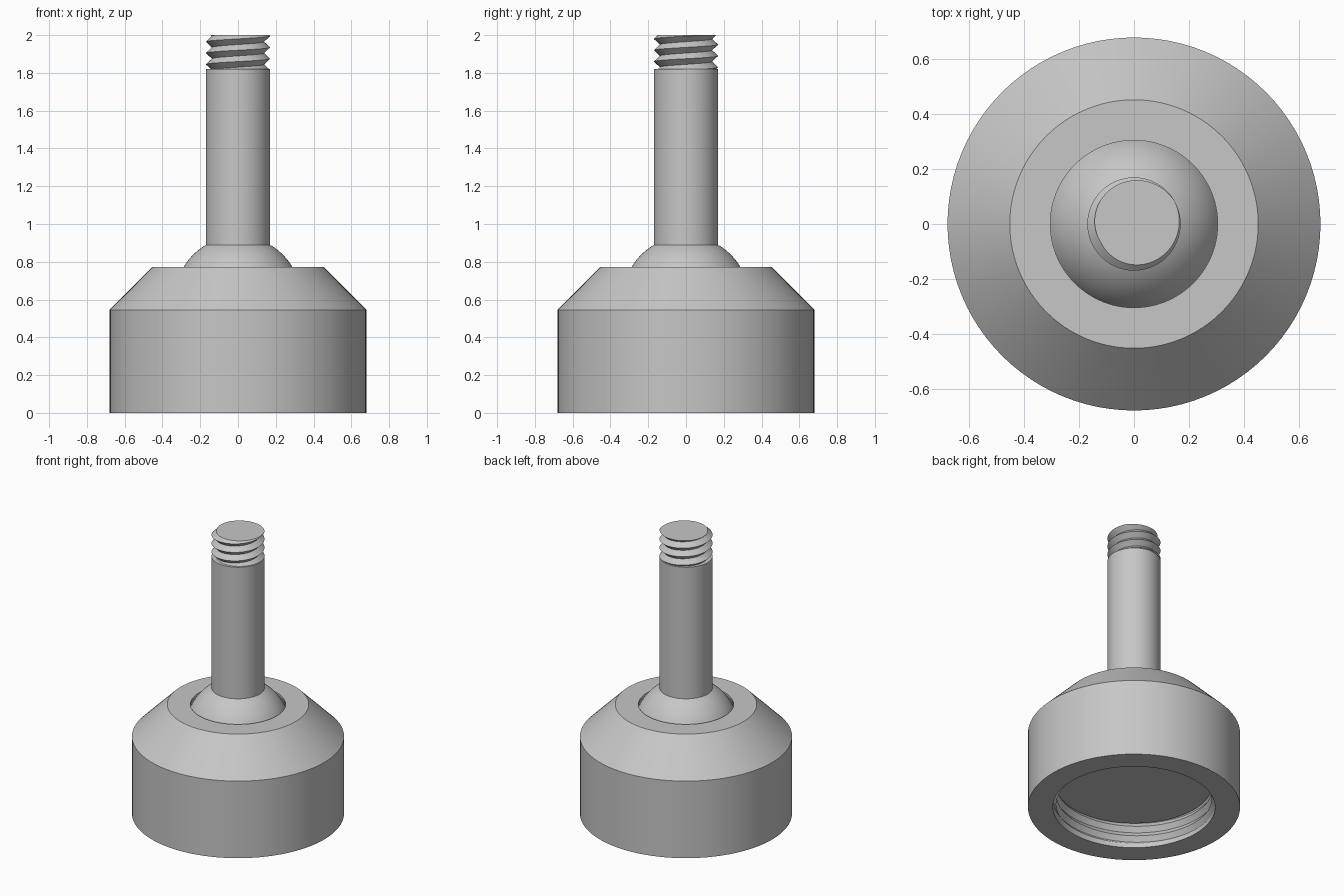
import bpy
import bmesh
from math import sin, cos, pi, radians, sqrt, asin

cube = bpy.data.objects.get("Cube")
if cube:
    bpy.data.objects.remove(cube, do_unlink=True)

SEGMENTS = 96

# One plain metal colour for every part
GREY = (0.57, 0.57, 0.57, 1)
metal = bpy.data.materials.new("grey_metal")
metal.use_nodes = True
metal.diffuse_color = GREY
metal.node_tree.nodes["Principled BSDF"].inputs["Base Color"].default_value = GREY


def finish(name, bm):
    mesh = bpy.data.meshes.new(name)
    bm.to_mesh(mesh)
    bm.free()
    mesh.materials.append(metal)
    obj = bpy.data.objects.new(name, mesh)
    bpy.context.collection.objects.link(obj)
    bpy.ops.object.select_all(action="DESELECT")
    obj.select_set(True)
    bpy.context.view_layer.objects.active = obj
    bpy.ops.object.shade_smooth_by_angle(angle=radians(30))
    return obj


def revolve(name, profile, closed=False):
    """Spin (radius, height) points around z; closed joins last to first."""
    bm = bmesh.new()
    verts = [bm.verts.new((r, 0, z)) for r, z in profile]
    edges = [bm.edges.new(pair) for pair in zip(verts, verts[1:])]
    if closed:
        edges.append(bm.edges.new((verts[-1], verts[0])))
    bmesh.ops.spin(bm, geom=verts + edges, cent=(0, 0, 0), axis=(0, 0, 1),
                   angle=2 * pi, steps=SEGMENTS, use_merge=True)
    bmesh.ops.remove_doubles(bm, verts=bm.verts, dist=0.0001)
    bmesh.ops.recalc_face_normals(bm, faces=bm.faces)
    return finish(name, bm)


def thread(name, crest, root, bottom, top, pitch, phase, inside=False):
    """Right-handed V thread, trimmed flat at both ends."""
    bm = bmesh.new()
    rows = 2 * (int((top - bottom) / pitch) + 5)
    start = phase - pitch * (rows // 2 - 2)
    grid = []
    for j in range(SEGMENTS):
        a = 2 * pi * j / SEGMENTS
        column = []
        for k in range(rows):
            r = root if k % 2 else crest
            z = start + pitch * (j / SEGMENTS + k / 2)
            column.append(bm.verts.new((r * cos(a), r * sin(a), z)))
        grid.append(column)
    for j in range(SEGMENTS):
        # The last column meets the first one a full turn higher
        last = j == SEGMENTS - 1
        shift = 2 if last else 0
        right = grid[0] if last else grid[j + 1]
        for k in range(rows - 1 - shift):
            quad = [grid[j][k], right[k + shift],
                    right[k + 1 + shift], grid[j][k + 1]]
            bm.faces.new(quad[::-1] if inside else quad)
    for height, direction in ((bottom, -1), (top, 1)):
        cut = bmesh.ops.bisect_plane(
            bm, geom=bm.verts[:] + bm.edges[:] + bm.faces[:],
            plane_co=(0, 0, height), plane_no=(0, 0, direction), clear_outer=True)
        if not inside:
            rim = [g for g in cut["geom_cut"] if isinstance(g, bmesh.types.BMEdge)]
            bmesh.ops.edgeloop_fill(bm, edges=rim)
    if not inside:
        bmesh.ops.recalc_face_normals(bm, faces=bm.faces)
    return finish(name, bm)


# Ball joint dimensions
BALL_Z, BALL_R = 0.60, 0.336
SOCKET_R, HOLE_R = 0.342, 0.305
BORE_R = 0.52

# Housing: chamfered cup with a ball socket above a threaded bore
start_angle = asin(sqrt(1 - (HOLE_R / SOCKET_R) ** 2))
socket = []
for i in range(13):
    a = start_angle * (1 - i / 12)
    socket.append((SOCKET_R * cos(a), BALL_Z + SOCKET_R * sin(a)))
revolve("housing",
        [(BORE_R, 0), (0.68, 0), (0.68, 0.545), (0.453, 0.772), (HOLE_R, 0.772)]
        + socket + [(SOCKET_R, 0.45), (BORE_R, 0.45)], closed=True)

# Retaining plug: flat underside and a dished seat for the ball
dish = []
for i in range(11):
    a = radians(-25 - 65 * i / 10)
    dish.append((max(SOCKET_R * cos(a), 0), BALL_Z + SOCKET_R * sin(a)))
revolve("retaining_plug",
        [(0, 0.17), (0.503, 0.17), (0.503, 0.445), (dish[0][0], 0.445)] + dish)

# Thread cut into the bore below the plug
thread("bore_thread", 0.497, BORE_R, 0.025, 0.2, 0.07, 0.1, inside=True)

# Ball
ball = []
for i in range(33):
    a = pi * (i / 32 - 0.5)
    ball.append((max(BALL_R * cos(a), 0), BALL_Z + BALL_R * sin(a)))
revolve("ball", ball)

# Shaft and its threaded tip
revolve("shaft", [(0, 0.75), (0.17, 0.75), (0.17, 1.82), (0, 1.82)])
thread("threaded_tip", 0.17, 0.138, 1.815, 2.0, 0.06, 1.995)
